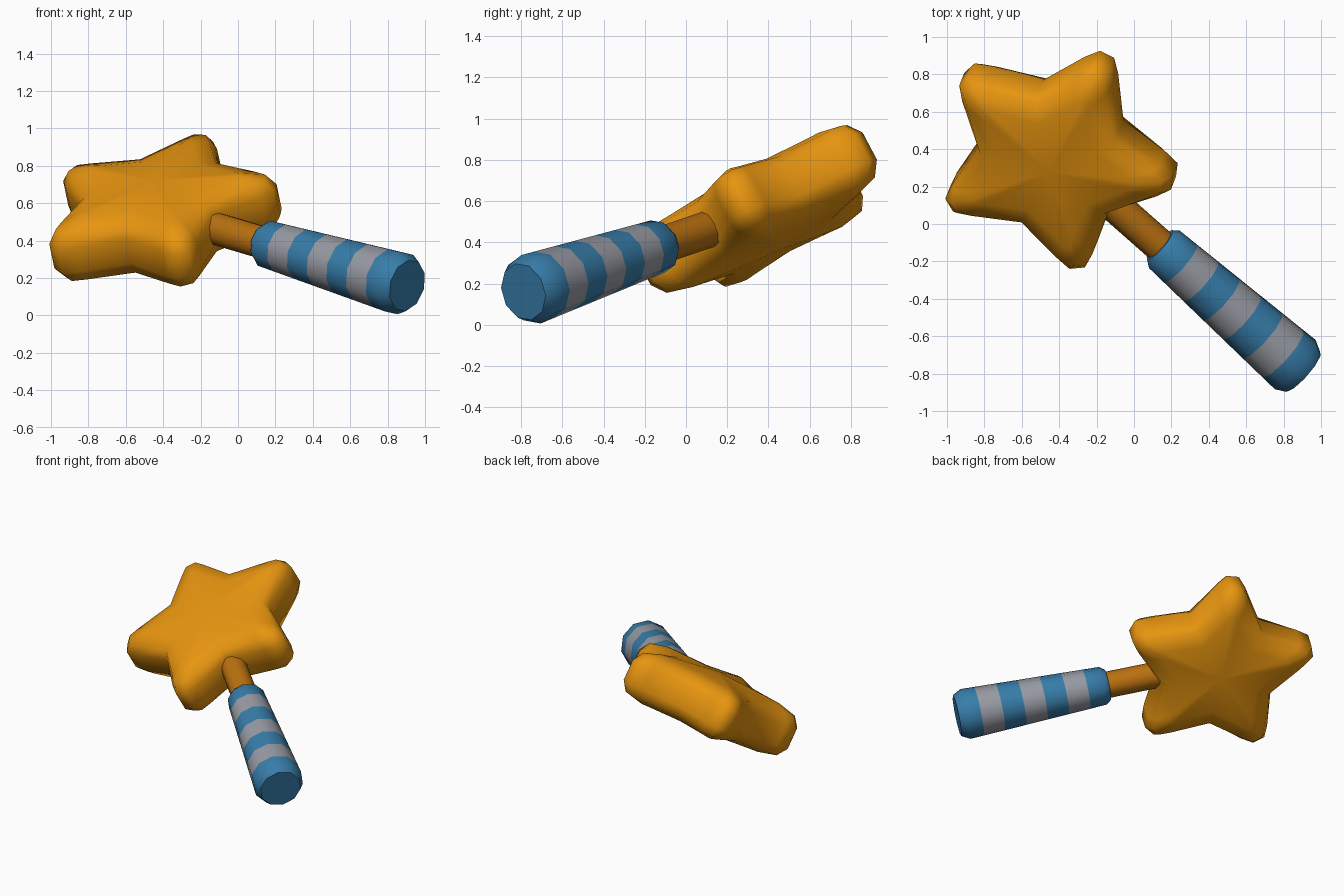
import bpy, bmesh, math
from mathutils import Vector, Matrix

if "Cube" in bpy.data.objects:
    bpy.data.objects.remove(bpy.data.objects["Cube"])

def material(name, rgb):
    m = bpy.data.materials.new(name)
    m.diffuse_color = (*rgb, 1)
    m.use_nodes = True
    m.node_tree.nodes["Principled BSDF"].inputs["Base Color"].default_value = m.diffuse_color
    return m

ORANGE = material("star orange", (0.80, 0.30, 0.005))
BROWN = material("rod amber", (0.49, 0.165, 0.005))
BLUE = material("stripe blue", (0.038, 0.205, 0.40))
GREY = material("stripe grey", (0.31, 0.325, 0.365))

# wand axis: from the butt of the handle to the middle of the star
BUTT = Vector((0.884, -0.771, 0.166))
CENTRE = Vector((-0.42, 0.372, 0.545))
AXIS = Vector((-1.304, 1.148, 0.388)).normalized()
NORMAL = Vector((-0.21, -0.53, 1)).normalized()      # star face direction

def frame(origin, x, z):
    m = Matrix((x, z.cross(x), z)).transposed().to_4x4()
    m.translation = origin
    return m

def loft(name, rings, mats, matrix, angle, rule=None):
    """Skin a list of point rings; single-point rings become poles."""
    bm = bmesh.new()
    vs = [[bm.verts.new(p) for p in r] for r in rings]
    for k, (a, b) in enumerate(zip(vs, vs[1:])):
        n = max(len(a), len(b))
        for i in range(n):
            j = (i + 1) % n
            if len(a) == 1:
                f = bm.faces.new((a[0], b[j], b[i]))
            elif len(b) == 1:
                f = bm.faces.new((a[i], a[j], b[0]))
            else:
                f = bm.faces.new((a[i], a[j], b[j], b[i]))
            f.material_index = rule(k) if rule else 0
    for r in (vs[0], vs[-1]):
        if len(r) > 2:
            bm.faces.new(r)
    bmesh.ops.recalc_face_normals(bm, faces=bm.faces)
    for f in bm.faces:
        f.smooth = True
    me = bpy.data.meshes.new(name)
    bm.to_mesh(me)
    bm.free()
    me.transform(matrix)
    for m in mats:
        me.materials.append(m)
    me.set_sharp_from_angle(angle=math.radians(angle))
    ob = bpy.data.objects.new(name, me)
    bpy.context.collection.objects.link(ob)
    return ob

def circle(r, z, n=10):
    return [(r * math.cos(math.tau * (i + 0.5) / n), r * math.sin(math.tau * (i + 0.5) / n), z)
            for i in range(n)]

def star_ring(notch, su, sv, tu, tv, w):
    """Five-armed outline: notch, shoulder, blunt tip, shoulder."""
    c, s = math.cos(math.radians(36)), math.sin(math.radians(36))
    arm = [(notch * c, -notch * s), (su, -sv), (tu, -tv), (tu, tv), (su, sv)]
    return [Matrix.Rotation(math.tau * k / 5, 3, 'Z') @ Vector((u, v, w))
            for k in range(5) for u, v in arm]

# puffy star
side = [(0.41, 0.575, 0.10, 0.65, 0.042, 0.075),
        (0.385, 0.54, 0.08, 0.60, 0.035, 0.145),
        (0.28, 0.42, 0.04, 0.47, 0.015, 0.18)]
rings = [[(0, 0, -0.205)]]
rings += [star_ring(*p[:5], -p[5]) for p in reversed(side)]
rings += [star_ring(*p) for p in side] + [[(0, 0, 0.205)]]
u = (AXIS - NORMAL * AXIS.dot(NORMAL)).normalized()
loft("star", rings, [ORANGE], frame(CENTRE, u, NORMAL), 60)

# rod and striped handle share the wand axis
across = (NORMAL - AXIS * NORMAL.dot(AXIS)).normalized()
wand = frame(BUTT, across, AXIS)
loft("rod", [circle(0.09, 0.95), circle(0.09, 1.55)], [BROWN], wand, 50)

bands, z0, z1 = 7, -0.028, 1.02
def radius(z):
    return 0.174 - 0.044 * z
rings = [circle(0.142, z0), circle(radius(0.03), 0.03)]
for i in range(1, bands):
    z = z0 + (z1 - z0) * i / bands
    rings.append(circle(radius(z), z))
rings += [circle(radius(0.985), 0.985), circle(0.105, z1)]
# both chamfered ends are blue, the bands between alternate
loft("handle", rings, [BLUE, GREY], wand, 50,
     rule=lambda k: 0 if k in (0, bands + 1) else (k - 1) % 2)
